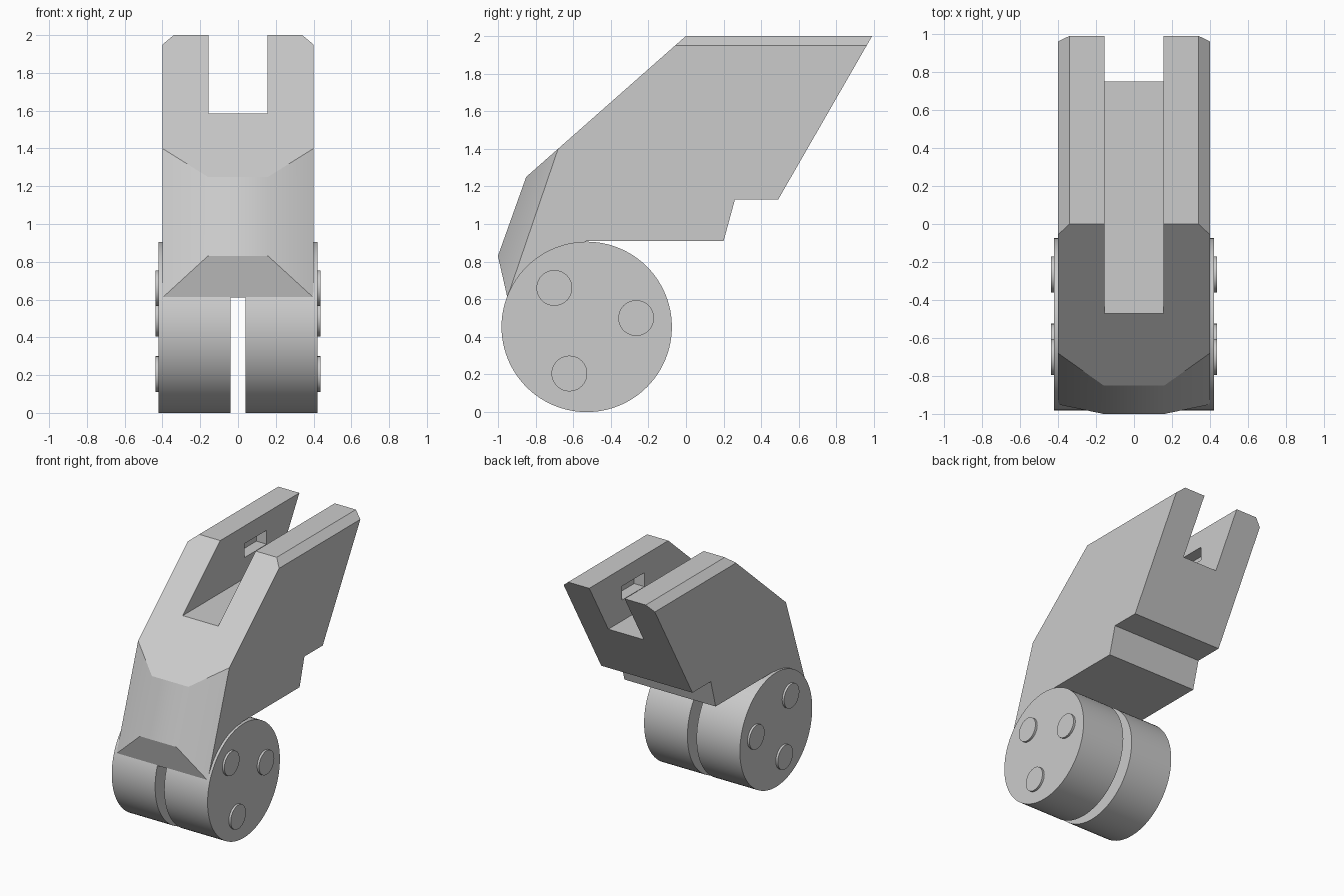
import bpy, bmesh, math
from mathutils import Vector, Matrix

old = bpy.data.objects.get("Cube")
if old:
    bpy.data.objects.remove(old)

grey = bpy.data.materials.new("plain grey")
grey.use_nodes = True
colour = (0.6, 0.6, 0.6, 1)
grey.diffuse_color = colour
grey.node_tree.nodes["Principled BSDF"].inputs["Base Color"].default_value = colour


def add_object(name, bm):
    bmesh.ops.recalc_face_normals(bm, faces=bm.faces)
    mesh = bpy.data.meshes.new(name)
    bm.to_mesh(mesh)
    bm.free()
    mesh.materials.append(grey)
    obj = bpy.data.objects.new(name, mesh)
    bpy.context.collection.objects.link(obj)
    return obj


def smooth(obj, degrees):
    bpy.ops.object.select_all(action='DESELECT')
    obj.select_set(True)
    bpy.context.view_layer.objects.active = obj
    bpy.ops.object.shade_smooth_by_angle(angle=math.radians(degrees))


def box(name, low, high):
    bm = bmesh.new()
    low, high = Vector(low), Vector(high)
    size = Matrix.Diagonal((high - low).to_4d())
    bmesh.ops.create_cube(bm, size=1, matrix=Matrix.Translation((low + high) / 2) @ size)
    return add_object(name, bm)


def disc(name, x0, x1, y, z, radius, segments):
    bm = bmesh.new()
    place = Matrix.Translation(((x0 + x1) / 2, y, z)) @ Matrix.Rotation(math.pi / 2, 4, 'Y')
    bmesh.ops.create_cone(bm, cap_ends=True, segments=segments, radius1=radius,
                          radius2=radius, depth=abs(x1 - x0), matrix=place)
    obj = add_object(name, bm)
    smooth(obj, 30)
    return obj


# Body: side profile (y, z) spanned across x, with a raised front panel
profile = [(0, 2), (0.99, 2), (0.49, 1.13), (0.26, 1.13), (0.2, 0.91),
           (-0.53, 0.91), (-0.95, 0.61), (-0.68, 1.4)]
ridge = [(-0.85, 1.25), (-1.0, 0.83)]
bm = bmesh.new()
right = [bm.verts.new((-0.4, y, z)) for y, z in profile]
left = [bm.verts.new((0.4, y, z)) for y, z in profile]
r_top, r_low = [bm.verts.new((-0.16, y, z)) for y, z in ridge]
l_top, l_low = [bm.verts.new((0.16, y, z)) for y, z in ridge]
bm.faces.new(right)
bm.faces.new(left)
for i in range(6):
    bm.faces.new((right[i], right[i + 1], left[i + 1], left[i]))
bm.faces.new((right[0], left[0], left[7], l_top, r_top, right[7]))
bm.faces.new((r_top, l_top, l_low, r_low))
bm.faces.new((r_low, l_low, left[6], right[6]))
bm.faces.new((right[7], r_top, r_low, right[6]))
bm.faces.new((left[7], l_top, l_low, left[6]))
bmesh.ops.recalc_face_normals(bm, faces=bm.faces)

# Chamfers along the two upper edges
for side in (-1, 1):
    cut = bmesh.ops.bisect_plane(bm, geom=bm.verts[:] + bm.edges[:] + bm.faces[:],
                                 plane_co=(side * 0.34, 0, 2),
                                 plane_no=(side * 0.05, 0, 0.06), clear_outer=True)
    rim = [e for e in cut["geom_cut"] if isinstance(e, bmesh.types.BMEdge)]
    bmesh.ops.edgenet_fill(bm, edges=rim)
body = add_object("body", bm)

# Fork slot and the shallow pockets in its inner walls
cutters = [box("slot_cutter", (-0.155, -1, 1.585), (0.155, 1.2, 2.2)),
           box("pocket_cutter", (-0.245, 0.30, 1.75), (0.245, 0.58, 1.86))]
bpy.context.view_layer.objects.active = body
for cutter in cutters:
    mod = body.modifiers.new(cutter.name, 'BOOLEAN')
    mod.operation = 'DIFFERENCE'
    mod.solver = 'EXACT'
    mod.object = cutter
    bpy.ops.object.modifier_apply(modifier=mod.name)
    bpy.data.objects.remove(cutter)
smooth(body, 28)

# Paired hinge drums with three studs on each outer face
studs = [(-0.70, 0.66), (-0.265, 0.50), (-0.62, 0.205)]
for name, side in (("left", 1), ("right", -1)):
    disc(name + "_hinge_drum", side * 0.04, side * 0.42, -0.528, 0.453, 0.453, 96)
    for n, (y, z) in enumerate(studs, 1):
        disc(f"{name}_stud_{n}", side * 0.40, side * 0.437, y, z, 0.095, 40)
